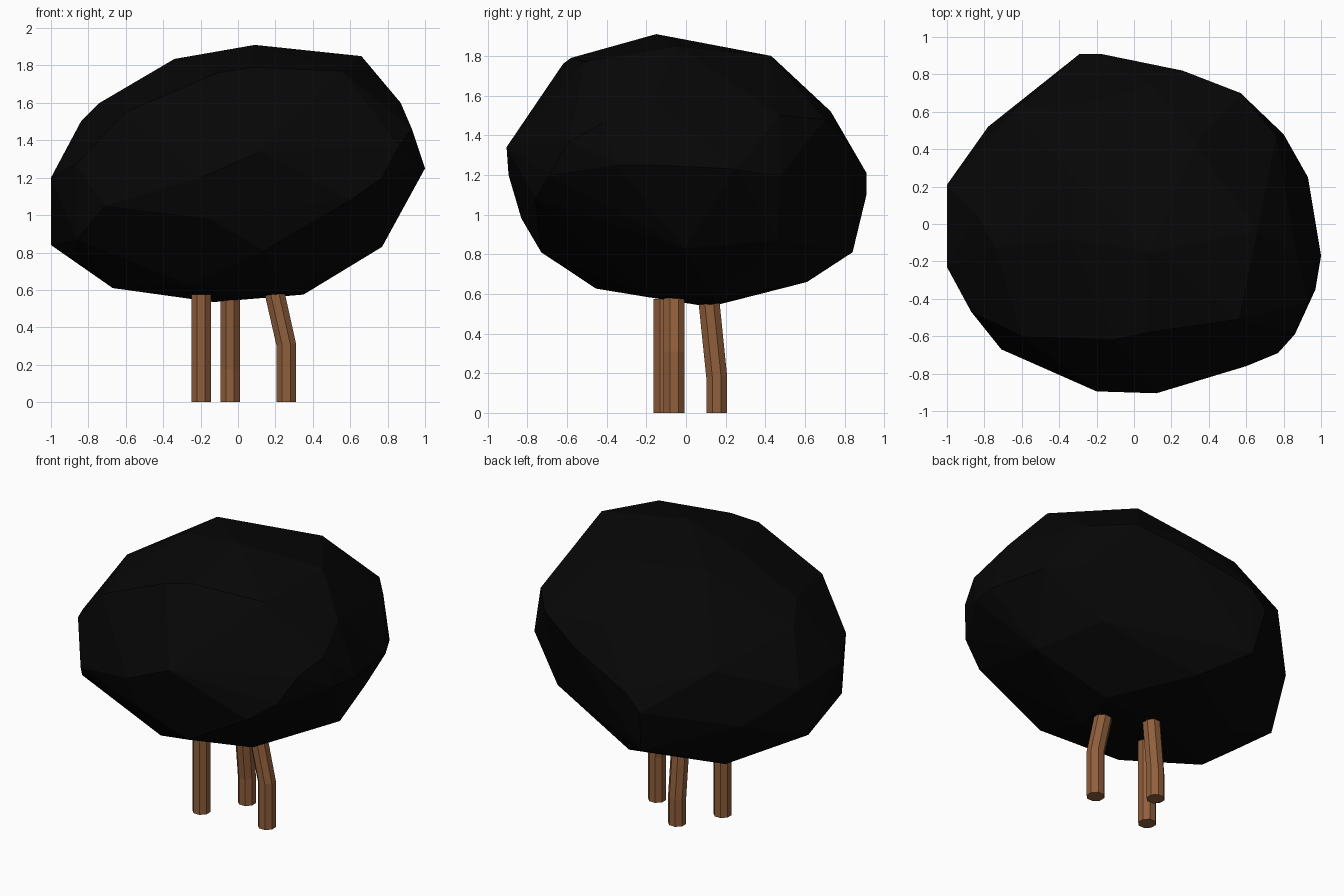
import bpy, bmesh, math

if "Cube" in bpy.data.objects:
    bpy.data.objects.remove(bpy.data.objects["Cube"])


def material(name, rgb):
    m = bpy.data.materials.new(name)
    m.diffuse_color = (*rgb, 1)
    m.use_nodes = True
    m.node_tree.nodes["Principled BSDF"].inputs["Base Color"].default_value = m.diffuse_color
    return m


def add_object(name, bm, mat):
    bmesh.ops.recalc_face_normals(bm, faces=bm.faces)
    mesh = bpy.data.meshes.new(name)
    bm.to_mesh(mesh)
    bm.free()
    mesh.materials.append(mat)
    ob = bpy.data.objects.new(name, mesh)
    bpy.context.collection.objects.link(ob)
    return ob


bark = material("brown bark", (0.28, 0.115, 0.045))
leaf = material("near black foliage", (0.002, 0.002, 0.002))

# Canopy: faceted boulder shape, the convex hull of its main corners
corners = [
    # crown
    (.09, -.15, 1.91), (-.33, .25, 1.82), (-.34, -.08, 1.835), (.33, .43, 1.8),
    (.66, -.04, 1.85), (.56, -.51, 1.77), (.07, -.58, 1.79), (-.11, -.62, 1.76),
    # underside
    (.25, -.2, .585), (.35, .15, .575), (0, .61, .66), (-.26, -.455, .627),
    (-.67, -.15, .61), (-.52, .32, .59), (-.13, .12, .535), (.77, -.01, .83),
    (.14, -.73, .81), (.64, .46, .87), (-.25, .84, .81), (-.88, -.08, .765),
    # right side
    (.6, -.76, 1.08), (.86, -.59, 1.37), (.87, -.17, 1.6), (1, -.17, 1.25),
    (.97, -.35, 1.25), (.93, -.42, 1.46), (.57, .7, 1.48), (.8, .48, 1.2),
    (.76, .47, 1.5), (.93, .25, 1.23),
    # back
    (-.78, .52, .99), (-.64, .61, 1.36), (-.26, .65, 1.54), (.1, .73, 1.52),
    (-.29, .91, 1.1), (-.18, .91, 1.21), (.26, .82, 1.36),
    # left side
    (-1, .12, .84), (-1, .21, 1.18), (-1, -.23, 1.2), (-.87, -.47, 1.27),
    (-.86, -.44, .87), (-.6, -.6, 1.55), (-.74, -.13, 1.6), (-.84, .05, 1.5),
    # front
    (.12, -.905, 1.34), (-.2, -.895, 1.2), (-.15, -.83, .98),
    (-.71, -.67, 1.05), (.77, -.69, 1.2),
]
bm = bmesh.new()
for c in corners:
    bm.verts.new(c)
bmesh.ops.convex_hull(bm, input=bm.verts)
loose = [v for v in bm.verts if not v.link_faces]
bmesh.ops.delete(bm, geom=loose, context='VERTS')
add_object("canopy", bm, leaf)


# Trunks: eight-sided tubes along short bent paths, tops tilted
def trunk(name, path, tilt=(0, 0), r=.057, sides=8):
    bm = bmesh.new()
    rings = []
    for i, (x, y, z) in enumerate(path):
        k = i / (len(path) - 1)
        ring = []
        for s in range(sides):
            a = 2 * math.pi * (s + .5) / sides
            dx, dy = r * math.cos(a), r * math.sin(a)
            ring.append(bm.verts.new(
                (x + dx, y + dy, z + k * (tilt[0] * dx + tilt[1] * dy))))
        rings.append(ring)
    for lo, hi in zip(rings, rings[1:]):
        for s in range(sides):
            t = (s + 1) % sides
            bm.faces.new((lo[s], lo[t], hi[t], hi[s]))
    bm.faces.new(rings[0])
    bm.faces.new(rings[-1])
    add_object(name, bm, bark)


trunk("left_trunk", [(-.197, -.11, 0), (-.197, -.11, .575)])
trunk("middle_trunk", [(-.042, .155, 0), (-.042, .155, .18), (-.042, .117, .55)], (0, .08))
trunk("right_trunk", [(.258, -.06, 0), (.258, -.06, .307), (.194, -.06, .592)], (.14, 0))
